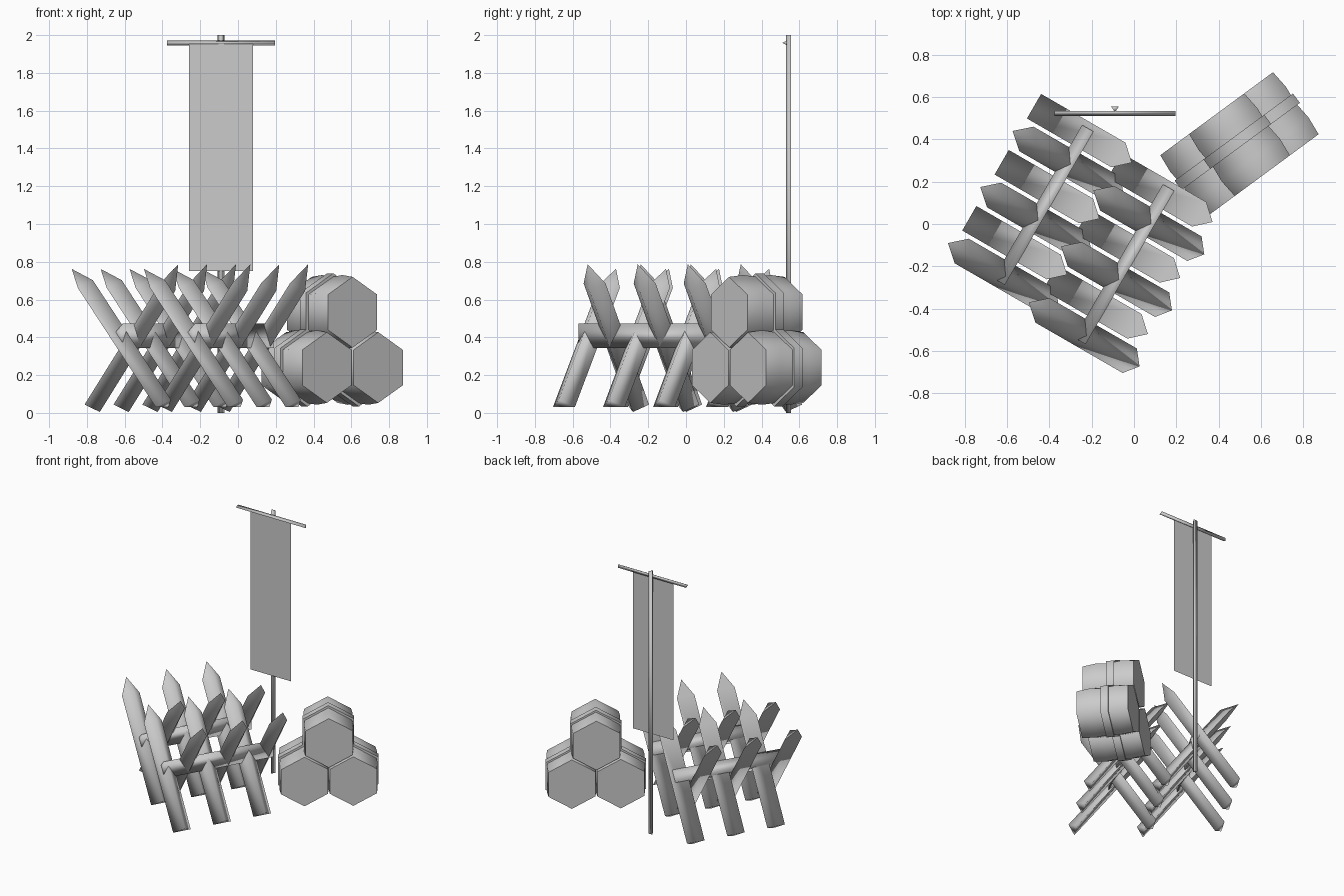
import bpy, bmesh, math
from mathutils import Vector

if "Cube" in bpy.data.objects:
    bpy.data.objects.remove(bpy.data.objects["Cube"])

Z = Vector((0, 0, 1))
D = Vector((0.866, -0.5, 0))    # across the barricade rows
P = Vector((0.5, 0.866, 0))     # along the barricade rows


def make(name, bm, smooth_angle):
    bmesh.ops.recalc_face_normals(bm, faces=bm.faces)
    me = bpy.data.meshes.new(name)
    bm.to_mesh(me)
    bm.free()
    ob = bpy.data.objects.new(name, me)
    bpy.context.collection.objects.link(ob)
    bpy.ops.object.select_all(action='DESELECT')
    ob.select_set(True)
    bpy.context.view_layer.objects.active = ob
    bpy.ops.object.shade_smooth_by_angle(angle=math.radians(smooth_angle))
    return ob


def loft(bm, rings, apex=None):
    """Skin equal-length rings of points; close with caps or an apex."""
    vs = [[bm.verts.new(p) for p in r] for r in rings]
    n = len(vs[0])
    for a, b in zip(vs, vs[1:]):
        for i in range(n):
            j = (i + 1) % n
            bm.faces.new((a[i], a[j], b[j], b[i]))
    bm.faces.new(vs[0])
    if apex is None:
        bm.faces.new(vs[-1])
    else:
        t = bm.verts.new(apex)
        for i in range(n):
            bm.faces.new((vs[-1][i], vs[-1][(i + 1) % n], t))


def half_log(name, a, b, u, w, h, tip=0.0):
    """Split log: flat back through a-b, ridge towards u, optional point."""
    axis = (b - a).normalized()
    side = axis.cross(u).normalized()
    section = (-side * w, side * w, u * h)
    end = b - axis * tip
    bm = bmesh.new()
    loft(bm, [[c + s for s in section] for c in (a, end)], b if tip else None)
    return make(name, bm, 100)


# Barricades: two beams, each with three spikes leaning either way
for row in range(2):
    off = D * 0.471 * row - P * 0.052 * row

    def at(d, p, z):
        return D * d + P * p + Z * z + off

    half_log(f"barricade_beam_{row}", at(-0.385, -0.555, 0.408), at(-0.385, 0.283, 0.408),
             -D, 0.064, 0.062)
    for i in range(3):
        p = 0.246 - 0.306 * i
        a, b = at(-0.688, p, 0.044), at(-0.154, p, 0.787)
        half_log(f"spike_right_{row}_{i}", a, b, P.cross(b - a).normalized() * -1
                 if P.cross(b - a).dot(D) < 0 else P.cross(b - a).normalized(),
                 0.067, 0.067, 0.125)
        p = 0.094 - 0.306 * i
        a, b = at(-0.165, p, 0.03), at(-0.717, p, 0.762)
        n = P.cross(b - a).normalized()
        half_log(f"spike_left_{row}_{i}", a, b, n if n.dot(D) > 0 else -n,
                 0.067, 0.067, 0.125)

# Stack of three six-sided barrels, each with a strap round the middle
E = Vector((0.805, 0.593, 0))
F = Vector((0.593, -0.805, 0))


def hex_ring(c, f, r):
    return [c + F * f + (E * math.sin(k * math.pi / 3) + Z * math.cos(k * math.pi / 3)) * r
            for k in range(6)]


for i, (e, z) in enumerate(((0.455, 0.24), (0.793, 0.24), (0.624, 0.533))):
    c = E * e + Z * z - F * 0.006
    bm = bmesh.new()
    loft(bm, [hex_ring(c, f, r) for f, r in
              ((-0.182, 0.187), (-0.09, 0.197), (0, 0.187), (0.09, 0.197), (0.182, 0.187))])
    make(f"barrel_{i}", bm, 70)
    bm = bmesh.new()
    loft(bm, [hex_ring(c, f, 0.206) for f in (-0.045, 0.01)])
    make(f"barrel_strap_{i}", bm, 70)

# Banner: pole, crossbar and hanging cloth
Y = Vector((0, -1, 0))
half_log("banner_pole", Vector((-0.09, 0.555, 0)), Vector((-0.09, 0.555, 2)), Y, 0.018, 0.026)
half_log("banner_crossbar", Vector((-0.375, 0.535, 1.959)), Vector((0.197, 0.535, 1.959)),
         Y, 0.013, 0.025)
bm = bmesh.new()
bm.faces.new([bm.verts.new((x, 0.524, z)) for x, z in
              ((-0.26, 0.75), (0.08, 0.75), (0.08, 1.955), (-0.26, 1.955))])
make("banner_cloth", bm, 30)
